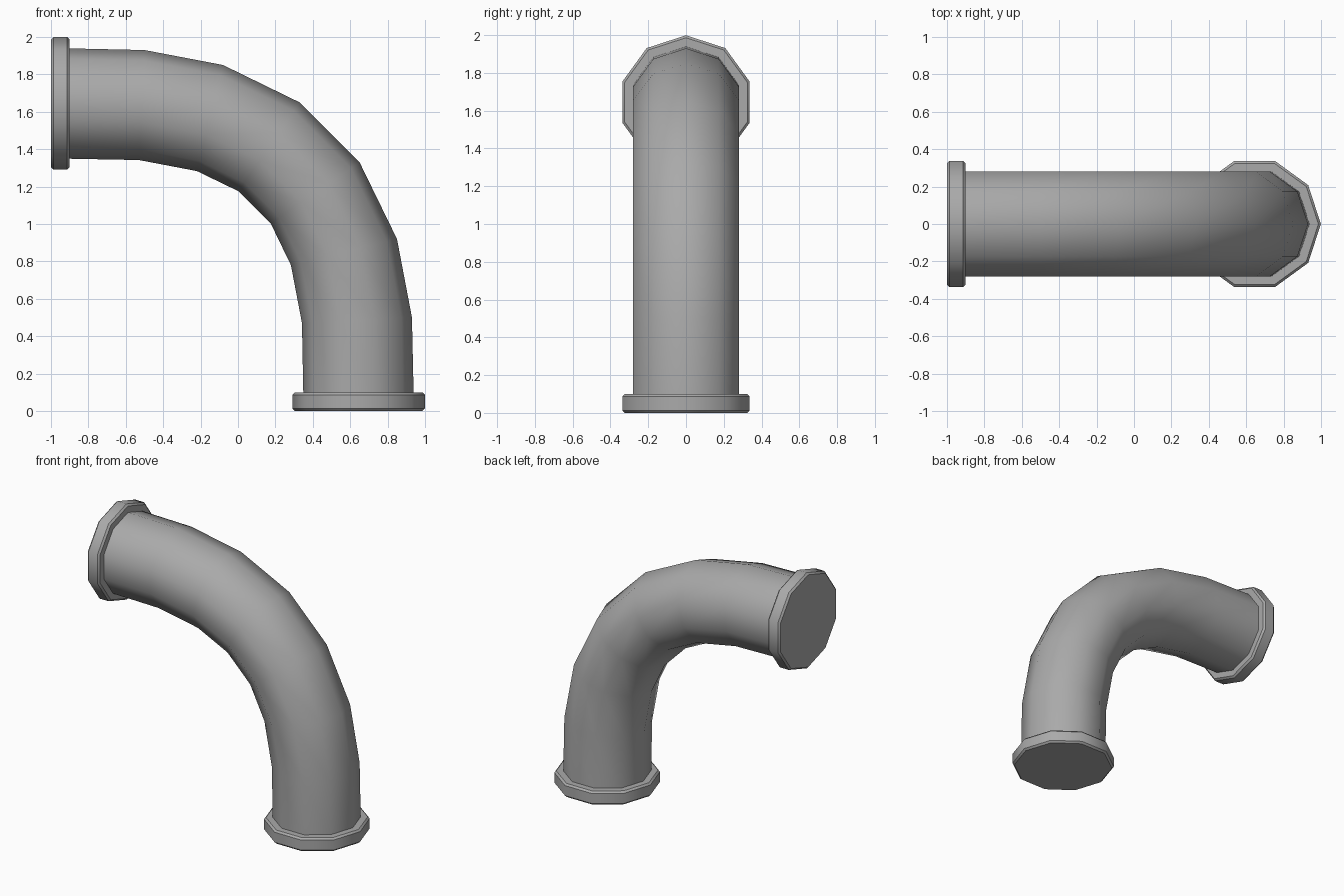
import bpy, bmesh, math
from mathutils import Vector

SIDES = 10

cube = bpy.data.objects.get("Cube")
if cube:
    bpy.data.objects.remove(cube)

grey = bpy.data.materials.new("plain grey")
grey.use_nodes = True
colour = (0.4, 0.4, 0.4, 1)
grey.diffuse_color = colour
grey.node_tree.nodes["Principled BSDF"].inputs["Base Color"].default_value = colour


def swap(p):
    """Reflect a point (x, z) across the bend's diagonal symmetry line."""
    return (p[1] - 1, p[0] + 1)


def loft(name, rings):
    """Join ten-sided rings, each given by outer point, inner point and radius."""
    bm = bmesh.new()
    loops = []
    for (ox, oz), (ix, iz), radius in rings:
        centre = Vector((ox + ix, 0, oz + iz)) / 2
        half = Vector((ox - ix, 0, oz - iz)) / 2
        loops.append([
            bm.verts.new(centre + half * math.cos(a) + Vector((0, radius * math.sin(a), 0)))
            for a in (math.tau * k / SIDES for k in range(SIDES))])
    for low, high in zip(loops, loops[1:]):
        for k in range(SIDES):
            n = (k + 1) % SIDES
            bm.faces.new((low[k], low[n], high[n], high[k]))
    bm.faces.new(loops[0])
    bm.faces.new(loops[-1])
    bmesh.ops.recalc_face_normals(bm, faces=bm.faces)
    mesh = bpy.data.meshes.new(name)
    bm.to_mesh(mesh)
    bm.free()
    mesh.materials.append(grey)
    obj = bpy.data.objects.new(name, mesh)
    bpy.context.collection.objects.link(obj)
    bpy.ops.object.select_all(action='DESELECT')
    obj.select_set(True)
    bpy.context.view_layer.objects.active = obj
    bpy.ops.object.shade_smooth_by_angle(angle=math.radians(40))


# Curved pipe: outer and inner bend points of one half, reflected for the other
outer = [(-0.95, 1.94), (-0.5, 1.93), (-0.08, 1.85), (0.33, 1.65)]
inner = [(-0.95, 1.35), (-0.53, 1.342), (-0.22, 1.283), (0.003, 1.175)]
half_bend = [(o, i, 0.28 / math.sin(math.radians(72))) for o, i in zip(outer, inner)]
other_half = [(swap(o), swap(i), r) for o, i, r in reversed(half_bend)]
loft("curved_pipe", half_bend + other_half)

# Chamfered flanges at both ends
MID, RADIUS, THICK, CHAMFER = 0.645, 0.354, 0.1, 0.013
profile = [(0, RADIUS - CHAMFER), (CHAMFER, RADIUS),
           (THICK - CHAMFER, RADIUS), (THICK, RADIUS - CHAMFER)]
flange = [((MID + r, z), (MID - r, z), r) for z, r in profile]
loft("bottom_flange", flange)
loft("upper_flange", [(swap(o), swap(i), r) for o, i, r in flange])
